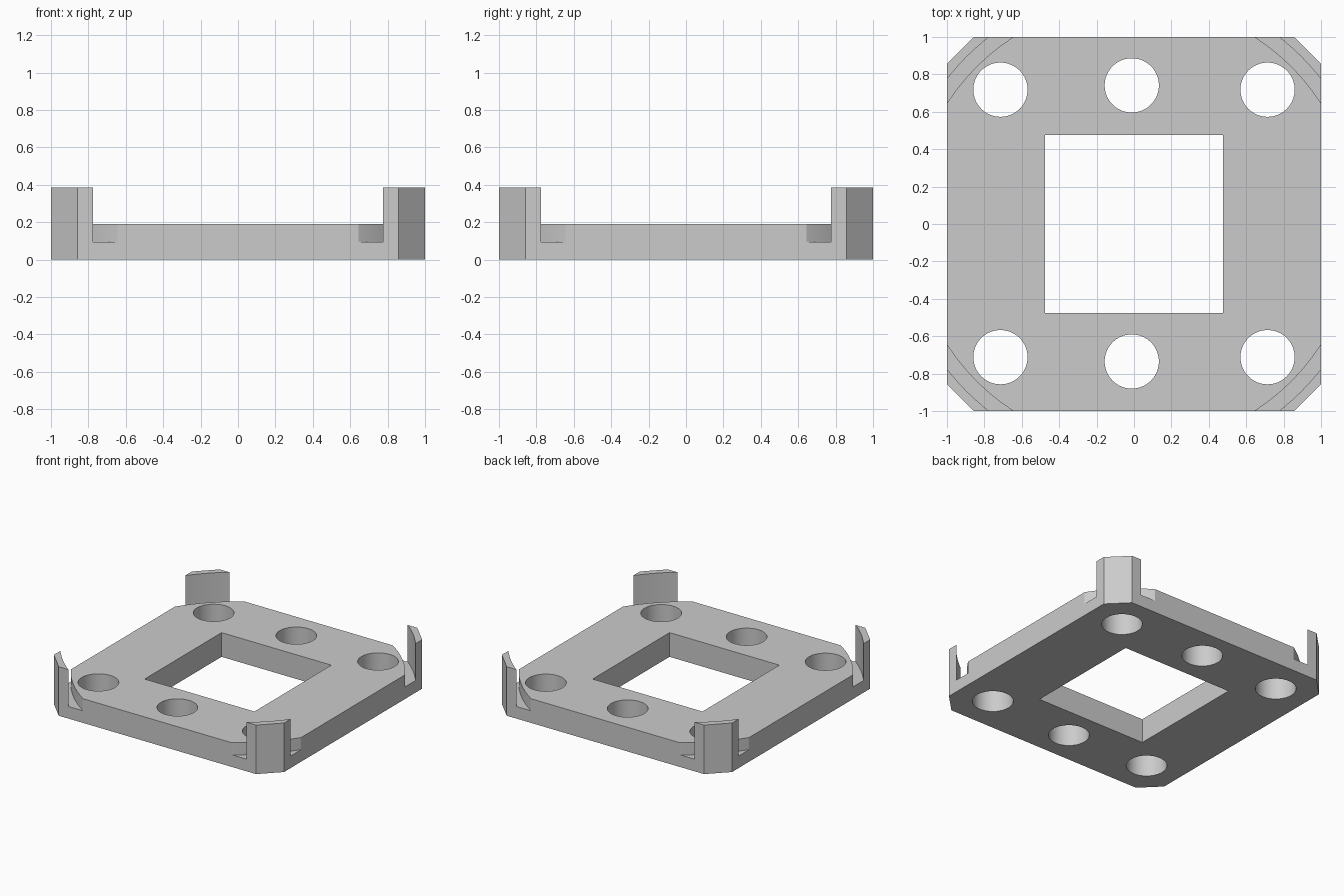
import bpy, bmesh
from math import cos, sin, pi, radians

if "Cube" in bpy.data.objects:
    bpy.data.objects.remove(bpy.data.objects["Cube"])

HALF, CHAMFER_START = 1.0, 0.857
PLATE_TOP, CORNER_TOP, GROOVE_FLOOR = 0.19, 0.385, 0.095
GROOVE_INNER, GROOVE_OUTER = 1.19, 1.265
WINDOW, HOLE_RADIUS = 0.477, 0.145

grey = bpy.data.materials.new("light grey")
grey.use_nodes = True
colour = (0.6, 0.6, 0.6, 1)
grey.diffuse_color = colour
grey.node_tree.nodes["Principled BSDF"].inputs["Base Color"].default_value = colour


def circle(radius, z, sides, cx=0, cy=0):
    return [(cx + radius * cos(2 * pi * i / sides),
             cy + radius * sin(2 * pi * i / sides), z) for i in range(sides)]


def loft(name, loops):
    """Closed solid through a stack of equal-length loops."""
    bm = bmesh.new()
    rings = [[bm.verts.new(p) for p in loop] for loop in loops]
    for low, high in zip(rings, rings[1:]):
        for i in range(len(low)):
            j = (i + 1) % len(low)
            bm.faces.new((low[i], low[j], high[j], high[i]))
    bm.faces.new(rings[0][::-1])
    bm.faces.new(rings[-1])
    bmesh.ops.recalc_face_normals(bm, faces=bm.faces)
    mesh = bpy.data.meshes.new(name)
    bm.to_mesh(mesh)
    bm.free()
    mesh.materials.append(grey)
    ob = bpy.data.objects.new(name, mesh)
    bpy.context.collection.objects.link(ob)
    return ob


def cut(target, cutter):
    cutter.hide_render = True
    mod = target.modifiers.new("cut", "BOOLEAN")
    mod.operation, mod.solver, mod.object = "DIFFERENCE", "EXACT", cutter
    bpy.context.view_layer.objects.active = target
    bpy.ops.object.modifier_apply(modifier=mod.name)
    bpy.data.objects.remove(cutter)


# Block with chamfered corners, as tall as the corner posts
a, c = HALF, CHAMFER_START
outline = [(a, -c), (a, c), (c, a), (-c, a), (-a, c), (-a, -c), (-c, -a), (c, -a)]
plate = loft("mounting_plate", [[(x, y, z) for x, y in outline]
                                for z in (0, CORNER_TOP)])

# Round recess that leaves the corner posts, with a deeper groove at its rim
cut(plate, loft("recess_cutter", [
    circle(r, z, 128) for r, z in (
        (GROOVE_INNER, PLATE_TOP), (GROOVE_INNER, GROOVE_FLOOR),
        (GROOVE_OUTER, GROOVE_FLOOR), (GROOVE_OUTER, 0.5))]))

# Square window
w = WINDOW
cut(plate, loft("window_cutter", [[(-w, -w, z), (w, -w, z), (w, w, z), (-w, w, z)]
                                  for z in (-0.1, 0.5)]))

# Two rows of three through holes
for side in (-1, 1):
    for x, y in ((-0.714, 0.715), (-0.012, 0.738), (0.714, 0.715)):
        y = side * y + 0.003
        cut(plate, loft("hole_cutter", [circle(HOLE_RADIUS, z, 64, x, y)
                                        for z in (-0.1, 0.5)]))

bpy.ops.object.select_all(action="DESELECT")
plate.select_set(True)
bpy.context.view_layer.objects.active = plate
bpy.ops.object.shade_smooth_by_angle(angle=radians(30))
